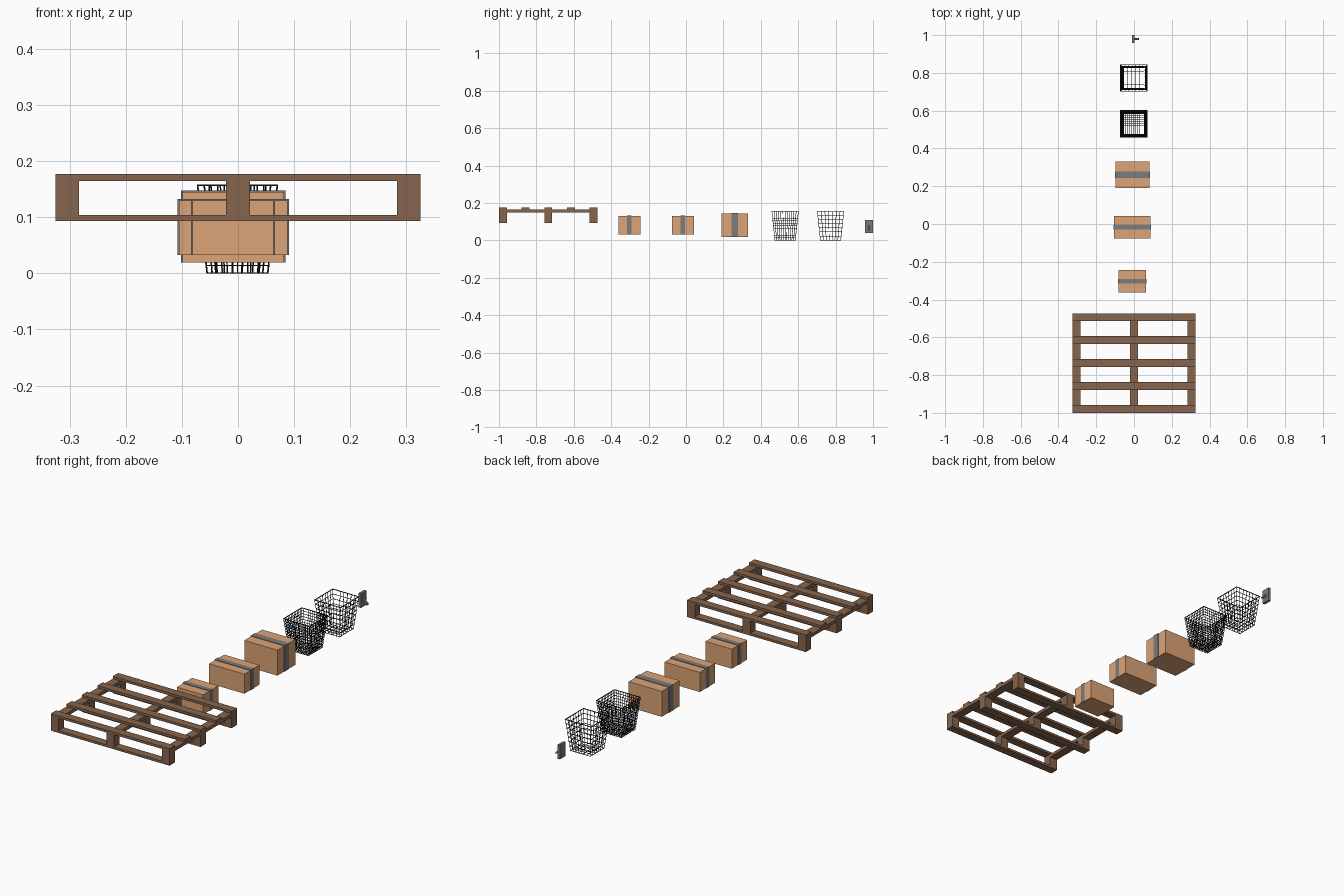
import bpy, bmesh
from mathutils import Vector

if "Cube" in bpy.data.objects:
    bpy.data.objects.remove(bpy.data.objects["Cube"])


def material(name, rgb):
    m = bpy.data.materials.new(name)
    m.diffuse_color = (*rgb, 1)
    m.use_nodes = True
    m.node_tree.nodes["Principled BSDF"].inputs["Base Color"].default_value = m.diffuse_color
    return m


WOOD = material("wood", (0.24, 0.13, 0.075))
CARD = material("cardboard", (0.72, 0.37, 0.18))
TAPE = material("tape", (0.2, 0.2, 0.2))
WIRE = material("wire", (0.01, 0.01, 0.01))
METAL = material("metal", (0.2, 0.19, 0.19))


def finish(name, bm, mat):
    bmesh.ops.recalc_face_normals(bm, faces=bm.faces)
    me = bpy.data.meshes.new(name)
    bm.to_mesh(me)
    bm.free()
    me.materials.append(mat)
    ob = bpy.data.objects.new(name, me)
    bpy.context.collection.objects.link(ob)
    return ob


def add_box(bm, x0, x1, y0, y1, z0, z1):
    vs = bmesh.ops.create_cube(bm, size=1)["verts"]
    for v in vs:
        v.co = Vector((x1 if v.co.x > 0 else x0,
                       y1 if v.co.y > 0 else y0,
                       z1 if v.co.z > 0 else z0))


def add_wire(bm, a, b, r):
    """Thin square bar from a to b."""
    a, b = Vector(a), Vector(b)
    vs = bmesh.ops.create_cube(bm, size=1)["verts"]
    d = b - a
    q = d.to_track_quat('Z', 'Y')
    for v in vs:
        v.co = (a + b) / 2 + q @ Vector((v.co.x * 2 * r, v.co.y * 2 * r, v.co.z * (d.length + 2 * r)))


# Pallet: slats, stringers, blocks and bottom runners
HALF, W = 0.325, 0.042
slat_y = [-0.979 + i * 0.1213 for i in range(5)]
col_x = [-HALF + W / 2, 0, HALF - W / 2]
slats, stringers, blocks, runners = (bmesh.new() for _ in range(4))
for y in slat_y:
    add_box(slats, -HALF, HALF, y - W / 2, y + W / 2, 0.165, 0.177)
for x in col_x:
    add_box(stringers, x - W / 2, x + W / 2, slat_y[0] - W / 2, slat_y[-1] + W / 2, 0.149, 0.165)
for y in slat_y[::2]:
    add_box(runners, -HALF, HALF, y - W / 2, y + W / 2, 0.093, 0.104)
    for x in col_x:
        add_box(blocks, x - W / 2, x + W / 2, y - W / 2, y + W / 2, 0.104, 0.149)
for name, bm in (("slats", slats), ("stringers", stringers), ("blocks", blocks), ("runners", runners)):
    finish("pallet_" + name, bm, WOOD)


# Cardboard boxes with a band of tape over the top and down both ends
def carton(name, x0, x1, y0, y1, z0, z1, tape_w):
    bm = bmesh.new()
    add_box(bm, x0, x1, y0, y1, z0, z1)
    finish(name, bm, CARD)
    t, yc = 0.0025, (y0 + y1) / 2
    ya, yb = yc - tape_w / 2, yc + tape_w / 2
    outline = [(x0 - t, z0), (x0 - t, z1 + t), (x1 + t, z1 + t), (x1 + t, z0),
               (x1, z0), (x1, z1), (x0, z1), (x0, z0)]
    bm = bmesh.new()
    f = bm.faces.new([bm.verts.new((x, ya, z)) for x, z in outline])
    ext = bmesh.ops.extrude_face_region(bm, geom=[f])["geom"]
    bmesh.ops.translate(bm, vec=(0, yb - ya, 0),
                        verts=[g for g in ext if isinstance(g, bmesh.types.BMVert)])
    finish(name + "_tape", bm, TAPE)


carton("small_box", -0.081, 0.063, -0.362, -0.243, 0.033, 0.130, 0.024)
carton("long_box", -0.105, 0.088, -0.076, 0.042, 0.033, 0.130, 0.025)
carton("large_box", -0.099, 0.082, 0.191, 0.331, 0.019, 0.145, 0.033)


# Tapered wire baskets
def basket(name, yc, rings, uprights, floor):
    bm = bmesh.new()
    top, bot, h, r = 0.071, 0.054, 0.157, 0.001
    cx = -0.001

    def half(z):
        return bot + (top - bot) * z / h

    def corners(z):
        s = half(z)
        return [(cx + sx * s, yc + sy * s, z) for sx, sy in ((-1, -1), (1, -1), (1, 1), (-1, 1))]

    for i in range(rings):
        z = r + (h - r) * i / (rings - 1)
        c = corners(z)
        for k in range(4):
            add_wire(bm, c[k], c[(k + 1) % 4], r * (1.5 if i == rings - 1 else 1))
    lo, hi = corners(r), corners(h)
    for k in range(4):
        for j in range(uprights):
            t = j / uprights
            add_wire(bm, Vector(lo[k]).lerp(Vector(lo[(k + 1) % 4]), t),
                     Vector(hi[k]).lerp(Vector(hi[(k + 1) % 4]), t), r)
    for j in range(1, floor):
        p = -bot + 2 * bot * j / floor
        add_wire(bm, (cx + p, yc - bot, r), (cx + p, yc + bot, r), r)
        add_wire(bm, (cx - bot, yc + p, r), (cx + bot, yc + p, r), r)
    finish(name, bm, WIRE)


basket("dense_basket", 0.53, 13, 12, 10)
basket("open_basket", 0.773, 8, 7, 5)

# Wall switch: plate and sloping lever
bm = bmesh.new()
add_box(bm, -0.010, 0.003, 0.957, 1.0, 0.040, 0.110)
finish("switch_plate", bm, METAL)
bm = bmesh.new()
side = [(0.002, 0.080), (0.026, 0.060), (0.025, 0.052), (0.002, 0.066)]
f = bm.faces.new([bm.verts.new((x, 0.973, z)) for x, z in side])
ext = bmesh.ops.extrude_face_region(bm, geom=[f])["geom"]
bmesh.ops.translate(bm, vec=(0, 0.011, 0), verts=[g for g in ext if isinstance(g, bmesh.types.BMVert)])
finish("switch_lever", bm, METAL)
